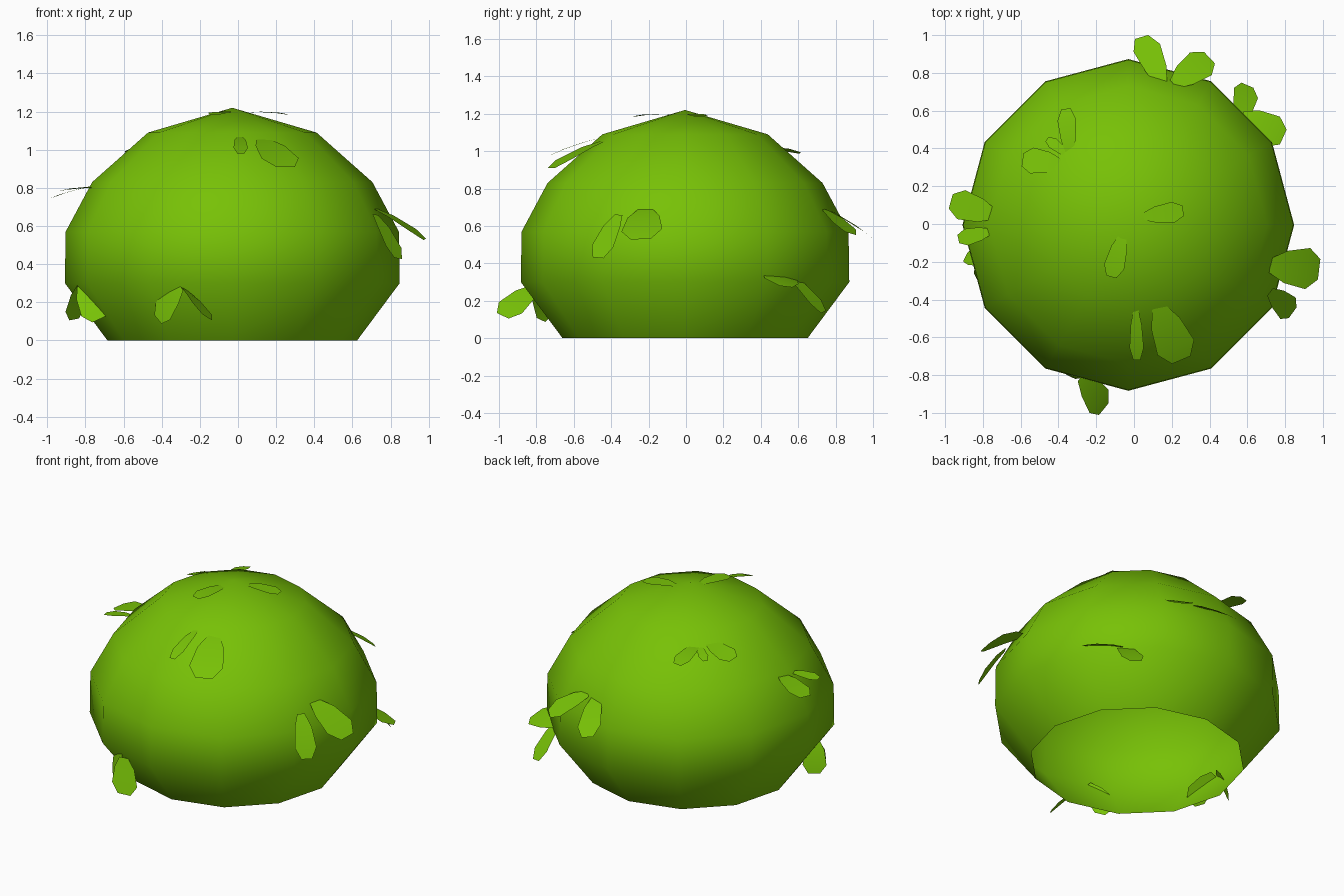
import bpy, bmesh, math
from mathutils import Vector

if "Cube" in bpy.data.objects:
    bpy.data.objects.remove(bpy.data.objects["Cube"])

green = bpy.data.materials.new("leaf_green")
green.diffuse_color = (0.186, 0.535, 0.002, 1)
green.use_nodes = True
green.node_tree.nodes["Principled BSDF"].inputs["Base Color"].default_value = green.diffuse_color

CX, CY, SIDES = -0.03, -0.005, 12


def finish(bm, name):
    me = bpy.data.meshes.new(name)
    bm.to_mesh(me)
    bm.free()
    ob = bpy.data.objects.new(name, me)
    bpy.context.collection.objects.link(ob)
    me.materials.append(green)
    bpy.ops.object.select_all(action='DESELECT')
    ob.select_set(True)
    bpy.context.view_layer.objects.active = ob
    bpy.ops.object.shade_smooth_by_angle(angle=math.radians(40))
    return ob


# Bush body: hollow twelve-sided dome lathed from a profile, open underneath
profile = [(0.655, 0), (0.878, 0.30), (0.874, 0.57), (0.735, 0.83), (0.442, 1.09)]
bm = bmesh.new()
rings = []
for r, z in profile:
    rings.append([bm.verts.new((CX + r * math.cos(a), CY + r * math.sin(a), z))
                  for a in (2 * math.pi * i / SIDES for i in range(SIDES))])
apex = bm.verts.new((CX, CY, 1.22))
for i in range(SIDES):
    j = (i + 1) % SIDES
    for lo, hi in zip(rings, rings[1:]):
        bm.faces.new((lo[i], lo[j], hi[j], hi[i]))
    bm.faces.new((rings[-1][i], rings[-1][j], apex))
finish(bm, "bush_body")


# Leaf: thin blade, narrow at the base, blunt at the tip, slightly arched
OUTLINE = [(0, 0.35), (0.3, 0.78), (0.75, 1.0), (1.0, 0.5)]


def add_leaf(bm, base, tip, width, facing=None):
    base, tip = Vector(base), Vector(tip)
    d = tip - base
    mid = (base + tip) / 2
    out = Vector(facing) if facing else \
        Vector((mid.x - CX, mid.y - CY, 0)) * 0.6 + Vector((0, 0, 1))
    n = (out - d * (out.dot(d) / d.dot(d))).normalized()
    side = d.cross(n).normalized()
    rows = []
    for t, w in OUTLINE:
        c = base + d * t + n * (0.04 * d.length * math.sin(math.pi * t))
        rows.append([bm.verts.new(c + side * (s * w * width / 2)) for s in (-1, 1)])
    for a, b in zip(rows, rows[1:]):
        bm.faces.new((a[0], a[1], b[1], b[0]))


# Leaf sprigs: each leaf is (base, tip, width[, facing direction])
sprigs = {
    "back_sprig": [((0.15, 0.74, 0.69), (0.04, 0.99, 0.54), 0.15),
                   ((0.21, 0.74, 0.69), (0.40, 0.88, 0.56), 0.17)],
    "back_right_low_sprig": [((0.56, 0.55, 0.34), (0.60, 0.735, 0.14), 0.14),
                             ((0.57, 0.57, 0.32), (0.79, 0.46, 0.30), 0.19)],
    "right_sprig": [((0.72, -0.22, 0.69), (0.98, -0.24, 0.53), 0.22),
                    ((0.72, -0.36, 0.66), (0.84, -0.47, 0.43), 0.14)],
    "front_upper_sprig": [((0.01, -0.45, 1.07), (0.015, -0.72, 0.98), 0.075),
                          ((0.13, -0.44, 1.055), (0.25, -0.72, 0.91), 0.21)],
    "top_sprig": [((0.05, 0.04, 1.195), (0.26, 0.07, 1.185), 0.11),
                  ((-0.06, -0.06, 1.195), (-0.12, -0.28, 1.185), 0.11)],
    "back_left_sprig": [((-0.34, 0.37, 1.02), (-0.36, 0.61, 0.99), 0.10),
                        ((-0.34, 0.36, 1.02), (-0.46, 0.45, 0.98), 0.06),
                        ((-0.39, 0.32, 1.03), (-0.59, 0.34, 0.985), 0.14)],
    "left_sprig": [((-0.74, 0.05, 0.81), (-0.97, 0.12, 0.75), 0.16),
                   ((-0.76, -0.04, 0.80), (-0.93, -0.08, 0.785), 0.09)],
    "left_low_sprig": [((-0.82, -0.20, 0.30), (-0.86, -0.13, 0.11), 0.15, (-0.6, 0.5, 0.3)),
                       ((-0.82, -0.22, 0.29), (-0.73, -0.33, 0.11), 0.15)],
    "front_low_sprig": [((-0.30, -0.80, 0.28), (-0.42, -0.73, 0.11), 0.15, (-0.5, -0.7, 0.3)),
                        ((-0.28, -0.81, 0.27), (-0.16, -0.98, 0.12), 0.17, (0.8, -0.4, 0.5))],
}
for name, leaves in sprigs.items():
    bm = bmesh.new()
    for leaf in leaves:
        add_leaf(bm, *leaf)
    finish(bm, name)
